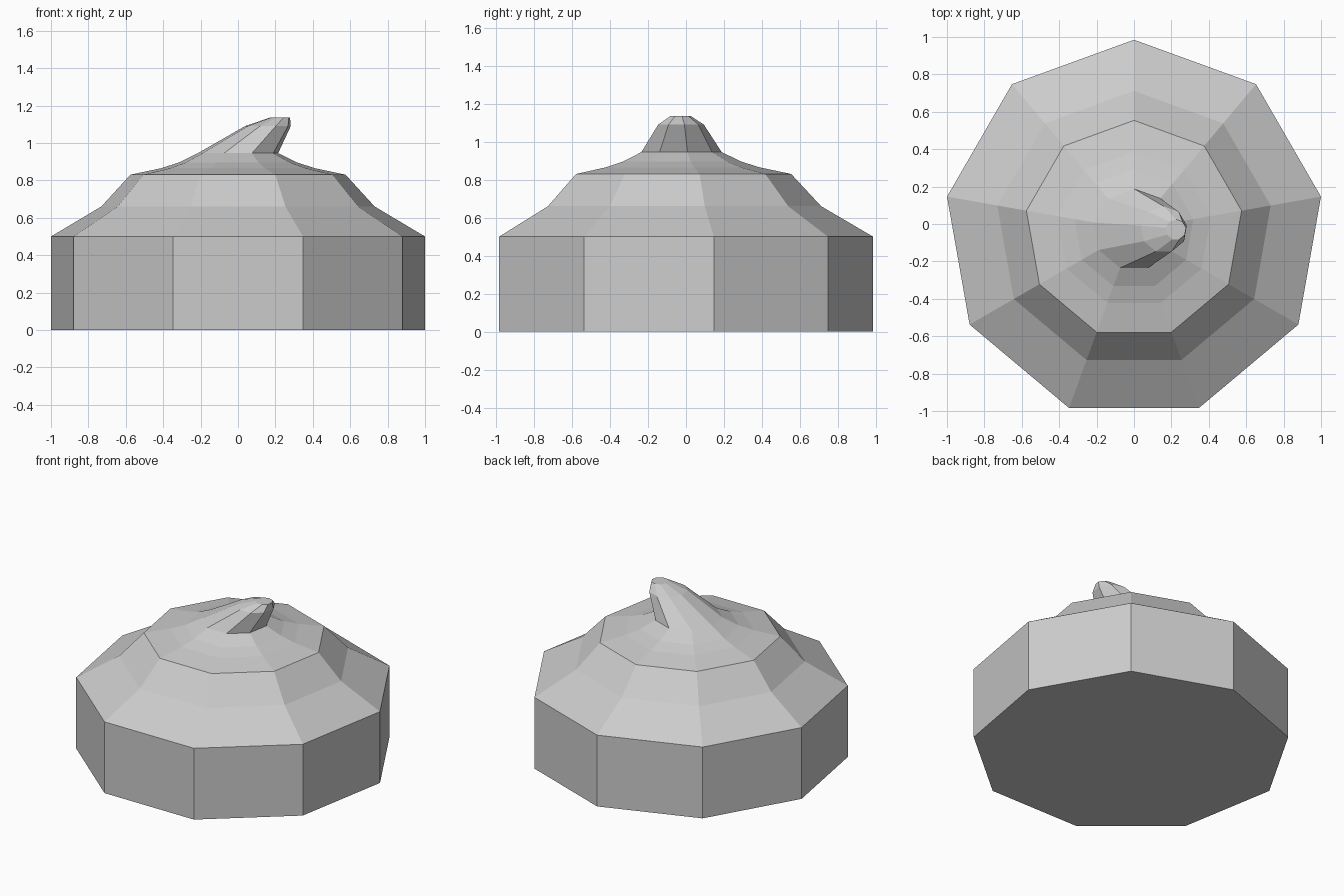
import bpy, bmesh, math

if "Cube" in bpy.data.objects:
    bpy.data.objects.remove(bpy.data.objects["Cube"])

SIDES = 9
CY = -0.03  # centre of the nine-sided rings

# Rings from bottom to curled tip: (radius, z, x shift)
RINGS = [
    (1.015, 0.00, 0.0), (1.015, 0.50, 0.0),     # drum base
    (0.742, 0.66, 0.0), (0.584, 0.83, 0.0),     # stepped shoulder
    (0.417, 0.865, 0.0), (0.322, 0.895, 0.0),   # shallow crown
    (0.218, 0.945, 0.0),
    (0.124, 1.09, 0.16), (0.055, 1.135, 0.224), # leaning tip
]

bm = bmesh.new()


def add_ring(radius, z, shift):
    angles = [math.pi / 2 + 2 * math.pi * i / SIDES for i in range(SIDES)]
    return [bm.verts.new((shift + radius * math.cos(a), CY + radius * math.sin(a), z))
            for a in angles]


# Lofted body with closed ends
loops = [add_ring(*r) for r in RINGS]
for low, high in zip(loops, loops[1:]):
    for i in range(SIDES):
        j = (i + 1) % SIDES
        bm.faces.new((low[i], low[j], high[j], high[i]))
bm.faces.new(loops[0][::-1])
bm.faces.new(loops[-1])
bmesh.ops.recalc_face_normals(bm, faces=bm.faces)

mesh = bpy.data.meshes.new("swirled_mound")
bm.to_mesh(mesh)
bm.free()
obj = bpy.data.objects.new("swirled_mound", mesh)
bpy.context.collection.objects.link(obj)
